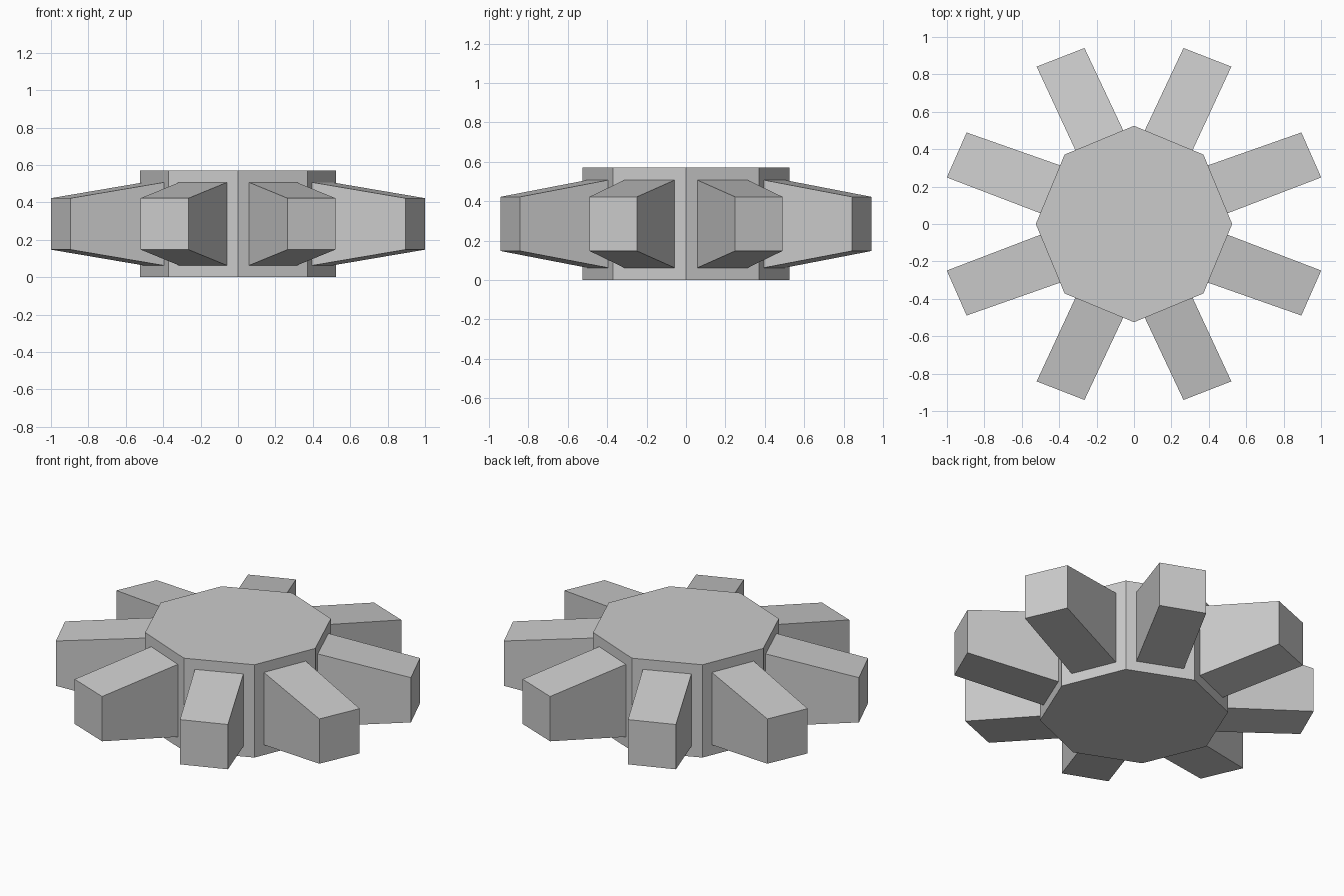
import bpy, bmesh
from mathutils import Matrix

if "Cube" in bpy.data.objects:
    bpy.data.objects.remove(bpy.data.objects["Cube"])

HEIGHT, RADIUS, INSET = 0.57, 0.525, 0.0625
SPOKE_LEN, END_Y, END_Z = 0.541, 0.94, 0.618

bm = bmesh.new()

# octagonal hub, corners on the axes
bmesh.ops.create_cone(bm, cap_ends=True, segments=8, radius1=RADIUS, radius2=RADIUS,
                      depth=HEIGHT, matrix=Matrix.Translation((0, 0, HEIGHT / 2)))
bm.normal_update()

# border around each side face, leaving the spoke roots
sides = [f for f in bm.faces if abs(f.normal.z) < 0.1]
bmesh.ops.inset_individual(bm, faces=sides, thickness=INSET, use_even_offset=True)
bm.normal_update()

# tapered spokes
for root in sides:
    offset = root.normal * SPOKE_LEN
    end = bmesh.ops.extrude_discrete_faces(bm, faces=[root])["faces"][0]
    for v in end.verts:
        v.co += offset
        v.co.y *= END_Y
        v.co.z = HEIGHT / 2 + (v.co.z - HEIGHT / 2) * END_Z

bmesh.ops.recalc_face_normals(bm, faces=bm.faces[:])
mesh = bpy.data.meshes.new("spoked_hub")
bm.to_mesh(mesh)
bm.free()
bpy.context.collection.objects.link(bpy.data.objects.new("spoked_hub", mesh))
